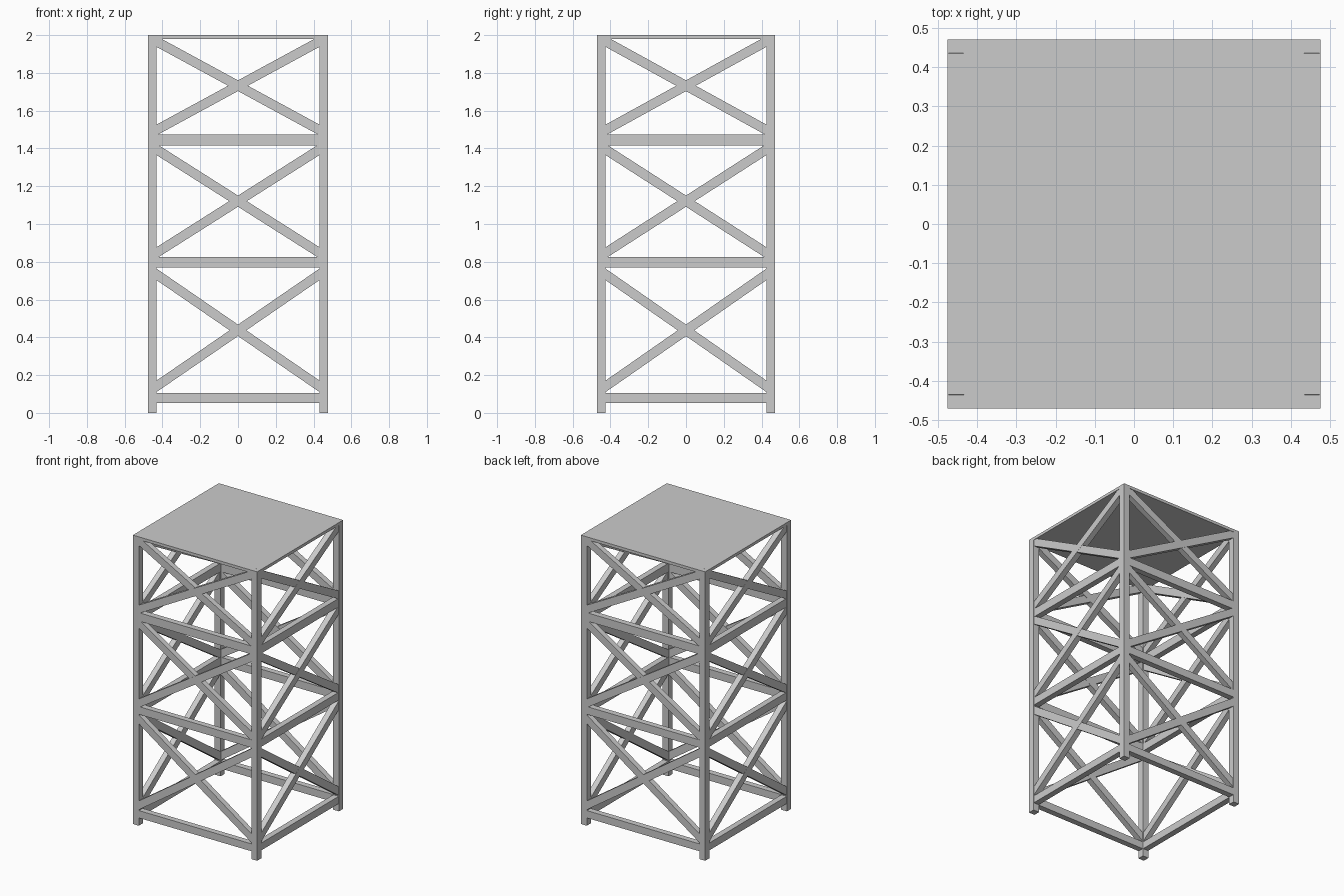
import bpy
from math import atan2, hypot
from mathutils import Matrix, Vector

if "Cube" in bpy.data.objects:
    bpy.data.objects.remove(bpy.data.objects["Cube"])

HX, HY = 0.476, 0.470      # half footprint
POST = 0.045               # square post size
DEPTH = 0.041              # depth of beams and braces
INSET = 0.002              # beams sit just behind the post faces


def box(name, size, matrix):
    mesh = bpy.data.meshes.new(name)
    x, y, z = (s / 2 for s in size)
    verts = [(i * x, j * y, k * z) for k in (-1, 1) for i, j in ((-1, -1), (1, -1), (1, 1), (-1, 1))]
    faces = [(3, 2, 1, 0), (4, 5, 6, 7)] + [(i, (i + 1) % 4, (i + 1) % 4 + 4, i + 4) for i in range(4)]
    mesh.from_pydata(verts, [], faces)
    obj = bpy.data.objects.new(name, mesh)
    obj.matrix_world = matrix
    bpy.context.collection.objects.link(obj)
    return obj


# Roof slab
box("top_slab", (2 * HX, 2 * HY, 0.02), Matrix.Translation((0, 0, 1.99)))

# Corner posts
for sx in (-1, 1):
    for sy in (-1, 1):
        pos = (sx * (HX - POST / 2), sy * (HY - POST / 2), 0.9925)
        box("corner_post", (POST, POST, 1.985), Matrix.Translation(pos))

BEAMS = [(0.053, 0.104), (0.770, 0.824), (1.416, 1.474)]           # bottom, top
BRACES = [(0.437, 0.687), (1.121, 0.634), (1.732, 0.543)]          # centre height, slope

# Four sides: beams and crossed braces
for side, turn in (("front", 0), ("right", 1), ("back", 2), ("left", 3)):
    half, out = (HX, HY) if turn % 2 == 0 else (HY, HX)
    rot = Matrix.Rotation(turn * 1.5707963, 4, 'Z')
    y = -(out - INSET - DEPTH / 2)
    reach = half - POST / 2
    for lo, hi in BEAMS:
        box(side + "_beam", (2 * reach, DEPTH, hi - lo),
            rot @ Matrix.Translation((0, y, (lo + hi) / 2)))
    for zc, slope in BRACES:
        rise = slope * (HX - POST / 2)
        for s in (-1, 1):
            tilt = Matrix.Rotation(s * atan2(rise, reach), 4, 'Y')
            # small stagger keeps the crossing faces from coinciding
            box(side + "_brace", (2 * hypot(reach, rise), DEPTH - 0.001 * (s + 2), 0.05),
                rot @ Matrix.Translation(Vector((0, y, zc))) @ tilt)
